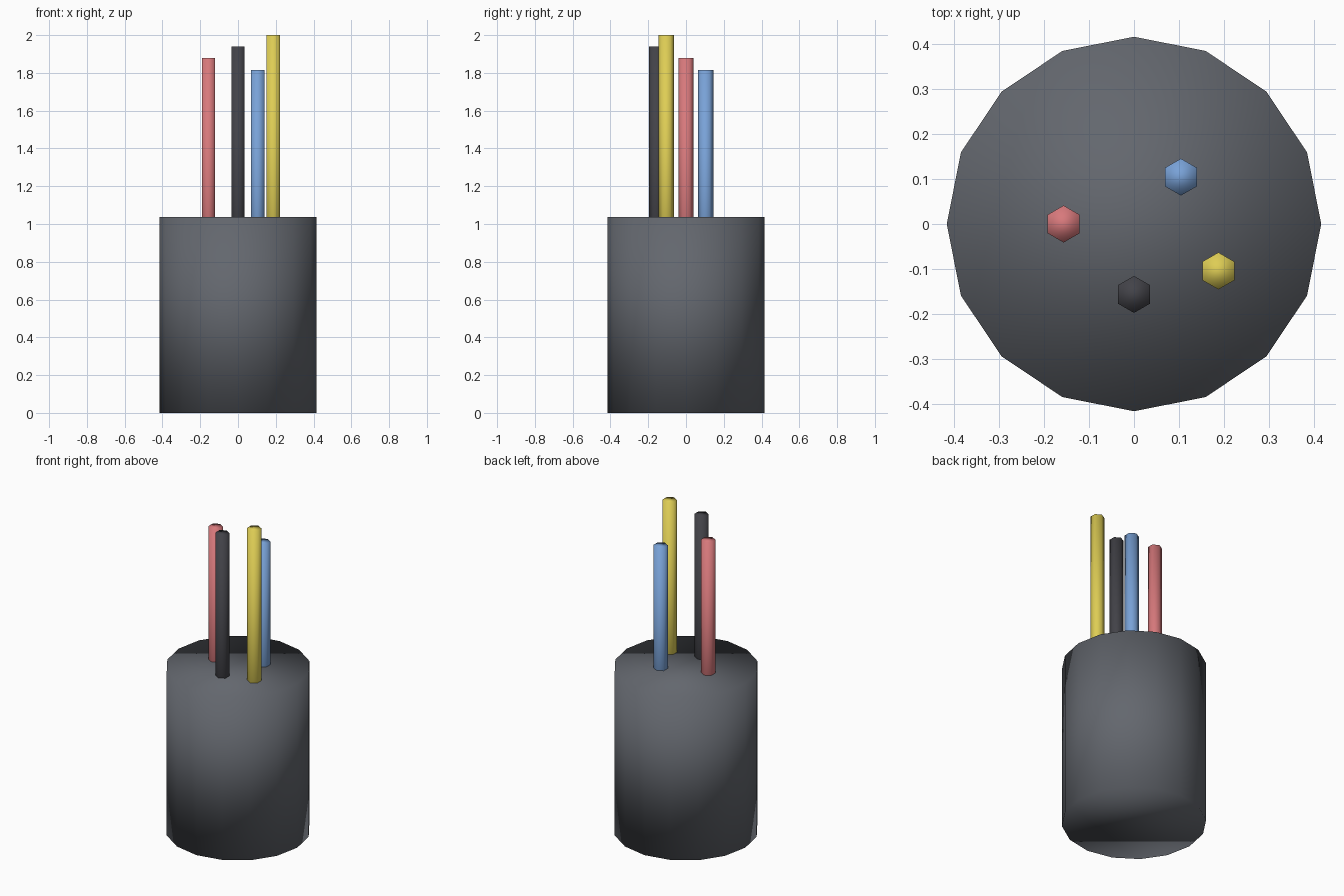
import bpy

cube = bpy.data.objects.get("Cube")
if cube:
    bpy.data.objects.remove(cube, do_unlink=True)


def material(name, rgb):
    mat = bpy.data.materials.new(name)
    mat.use_nodes = True
    color = (*rgb, 1.0)
    mat.diffuse_color = color
    mat.node_tree.nodes["Principled BSDF"].inputs["Base Color"].default_value = color
    return mat


def prism(name, sides, radius, x, y, bottom, top, mat):
    """Upright capped cylinder, smooth over all of its faces."""
    bpy.ops.mesh.primitive_cylinder_add(
        vertices=sides, radius=radius, depth=top - bottom,
        location=(x, y, (bottom + top) / 2))
    obj = bpy.context.object
    obj.name = name
    obj.data.materials.append(mat)
    bpy.ops.object.shade_smooth()
    return obj


# Solid holder
CUP_TOP = 1.037
prism("holder", 16, 0.415, 0, 0, 0, CUP_TOP, material("dark grey", (0.125, 0.135, 0.155)))

# Hexagonal pens, standing part way down inside the holder
pens = [
    ("blue", (0.19, 0.36, 0.68), 0.104, 0.104, 1.815),
    ("red", (0.68, 0.19, 0.20), -0.156, 0, 1.88),
    ("black", (0.055, 0.055, 0.065), 0, -0.156, 1.94),
    ("yellow", (0.73, 0.61, 0.09), 0.187, -0.104, 2.0),
]
for color, rgb, x, y, top in pens:
    prism(color + "_pen", 6, 0.041, x, y, CUP_TOP / 2, top, material(color, rgb))
